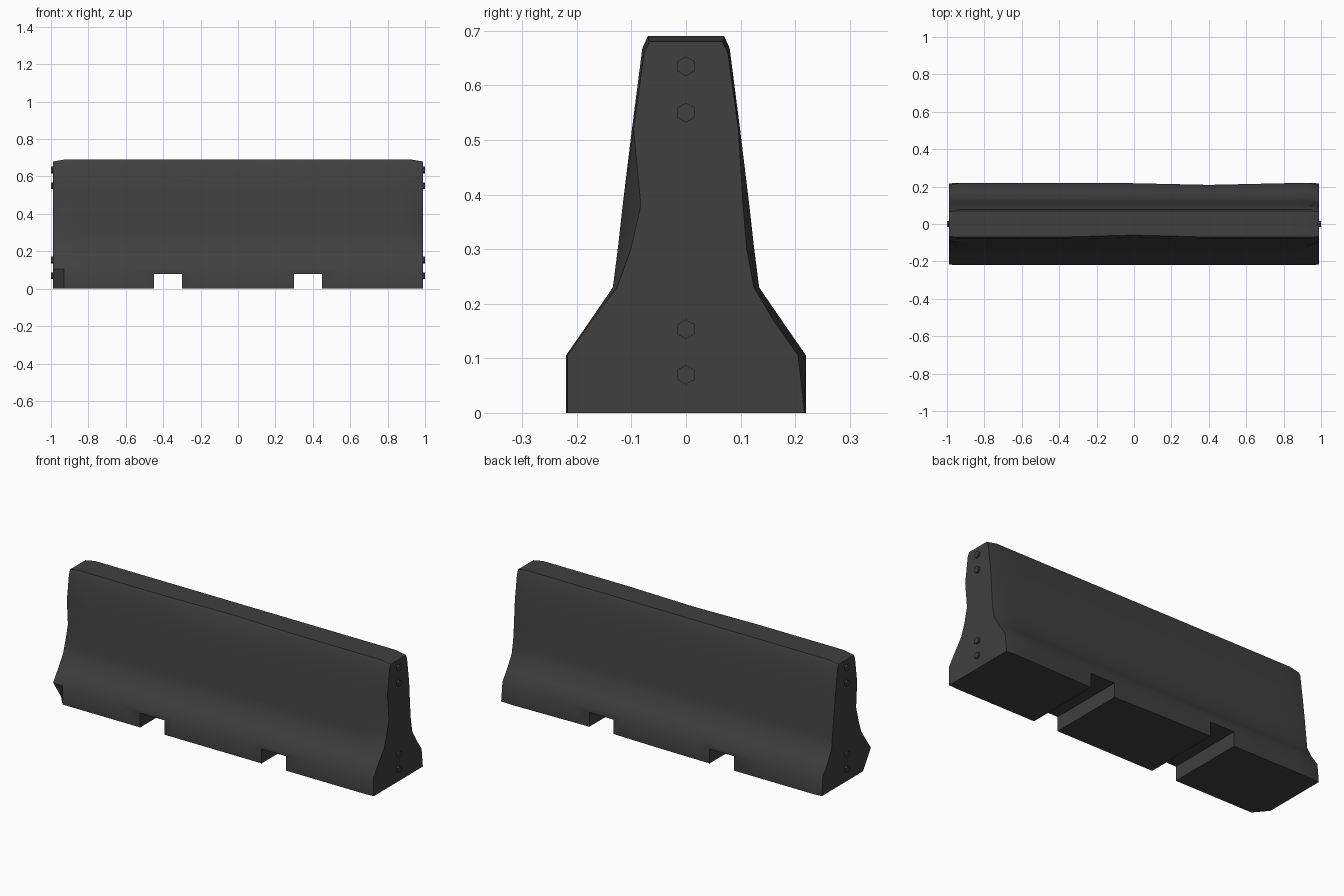
import bpy, bmesh, math

if "Cube" in bpy.data.objects:
    bpy.data.objects.remove(bpy.data.objects["Cube"])

mat = bpy.data.materials.new("dark_concrete")
mat.diffuse_color = (0.05, 0.05, 0.05, 1)
mat.use_nodes = True
mat.node_tree.nodes["Principled BSDF"].inputs["Base Color"].default_value = mat.diffuse_color

# Half profile of the barrier (half width, height) and mirrored stations along it
PROFILE = [(0.22, 0), (0.22, 0.105), (0.177, 0.167), (0.134, 0.23), (0.125, 0.3),
           (0.116, 0.38), (0.099, 0.52), (0.08, 0.668), (0.07, 0.69)]
HALF = [0.25, 0.4, 0.6, 0.85, 0.93, 0.99]
STATIONS = [-x for x in reversed(HALF)] + [0] + HALF
END = HALF[-1]

# Chips knocked off the edges: x, side, z, length, height, depth
CHIPS = [(-END, -1, 0, 0.06, 0.1, 0.07), (-END, -1, 0.37, 0.06, 0.14, 0.028),
         (END, -1, 0.36, 0.06, 0.15, 0.035), (END, 1, 0.32, 0.06, 0.2, 0.012),
         (END, 1, 0.13, 0.06, 0.09, 0.016), (-END, 1, 0.14, 0.06, 0.1, 0.016),
         (0, -1, 0.69, 0.4, 0.06, 0.011), (0.4, 1, 0.05, 0.5, 0.12, 0.02)]


def worn_point(x, side, w, z):
    """Profile point moved inward by the chips and by general end wear."""
    inset = sum(d * max(0, 1 - abs(x - cx) / rx) * max(0, 1 - abs(z - cz) / rz)
                for cx, s, cz, rx, rz, d in CHIPS if s == side)
    at_end = abs(x) == END
    drop = 0.01 if at_end and z > 0.6 else 0
    return x, side * (w - inset - 0.003 * at_end), z - drop


def make_body():
    bm = bmesh.new()
    rings = []
    for x in STATIONS:
        outline = [(-1, w, z) for w, z in PROFILE] + [(1, w, z) for w, z in reversed(PROFILE)]
        rings.append([bm.verts.new(worn_point(x, *p)) for p in outline])
    for a, b in zip(rings, rings[1:]):
        for i in range(len(a)):
            bm.faces.new((a[i - 1], a[i], b[i], b[i - 1]))
    bm.faces.new(rings[0])
    bm.faces.new(rings[-1])
    bmesh.ops.recalc_face_normals(bm, faces=bm.faces)
    mesh = bpy.data.meshes.new("barrier_body")
    bm.to_mesh(mesh)
    bm.free()
    ob = bpy.data.objects.new("barrier_body", mesh)
    bpy.context.collection.objects.link(ob)
    mesh.materials.append(mat)
    return ob


# Barrier body
body = make_body()

# Two forklift slots cut through the base
for side in (-1, 1):
    bpy.ops.mesh.primitive_cube_add(size=1, location=(side * 0.375, 0, 0.03))
    cutter = bpy.context.object
    cutter.name = "slot_cutter"
    cutter.scale = (0.15, 0.6, 0.1)
    cutter.hide_render = True
    mod = body.modifiers.new("slot", 'BOOLEAN')
    mod.operation = 'DIFFERENCE'
    mod.solver = 'EXACT'
    mod.object = cutter
    bpy.context.view_layer.update()
    bpy.context.view_layer.objects.active = body
    bpy.ops.object.modifier_apply(modifier=mod.name)
    bpy.data.objects.remove(cutter, do_unlink=True)

bpy.ops.object.select_all(action='DESELECT')
body.select_set(True)
bpy.context.view_layer.objects.active = body
bpy.ops.object.shade_smooth_by_angle(angle=math.radians(35))

# Hexagonal connector bolts on both ends
for side, end in ((-1, "left"), (1, "right")):
    for z in (0.07, 0.153, 0.55, 0.635):
        bpy.ops.mesh.primitive_cylinder_add(vertices=6, radius=0.018, depth=0.03,
                                            location=(side * 0.985, 0, z),
                                            rotation=(math.pi / 2, 0, math.pi / 2))
        bolt = bpy.context.object
        bolt.name = end + "_bolt"
        bolt.data.materials.append(mat)
